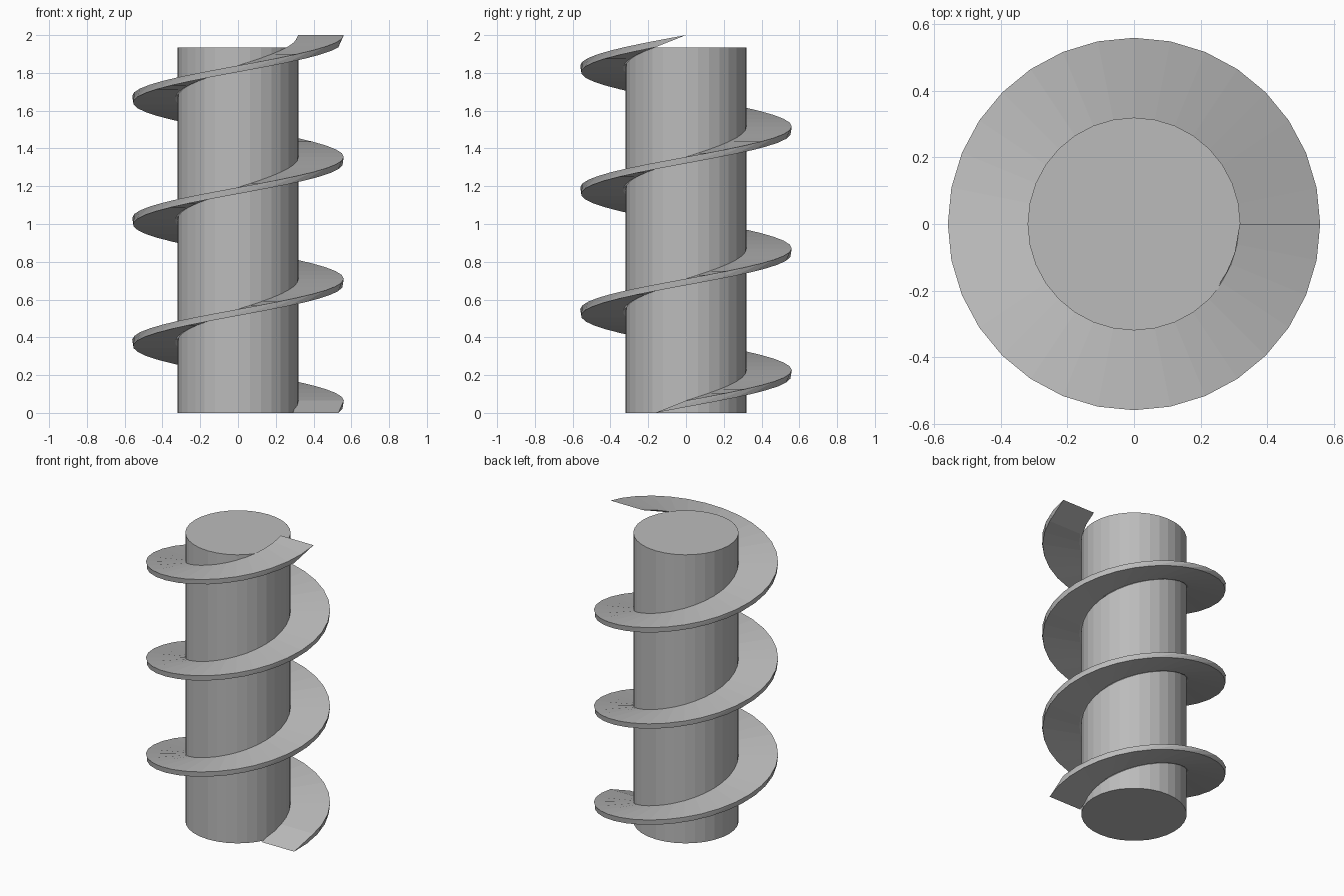
import bpy
import bmesh
from math import radians
from mathutils import Matrix, Vector

cube = bpy.data.objects.get("Cube")
if cube:
    bpy.data.objects.remove(cube, do_unlink=True)

SEGMENTS = 32      # sides per turn
TURNS = 3
PITCH = 0.645
SHAFT_RADIUS = 0.32
FLIGHT_RADIUS = 0.56

steel = bpy.data.materials.new("grey steel")
steel.use_nodes = True
colour = (0.5, 0.5, 0.5, 1)
steel.diffuse_color = colour
steel.node_tree.nodes["Principled BSDF"].inputs["Base Color"].default_value = colour


def add_object(name, bm):
    bmesh.ops.recalc_face_normals(bm, faces=bm.faces)
    mesh = bpy.data.meshes.new(name)
    bm.to_mesh(mesh)
    bm.free()
    mesh.materials.append(steel)
    obj = bpy.data.objects.new(name, mesh)
    bpy.context.collection.objects.link(obj)
    return obj


# Central shaft
height = PITCH * TURNS
bm = bmesh.new()
bmesh.ops.create_cone(bm, cap_ends=True, segments=SEGMENTS,
                      radius1=SHAFT_RADIUS, radius2=SHAFT_RADIUS, depth=height,
                      matrix=Matrix.Translation((0, 0, height / 2)))
add_object("shaft", bm)

# Helical flight: a slanted section swept up around the shaft
lead = Vector((-0.029, -0.164, -0.065))
inner = Vector((SHAFT_RADIUS - 0.002, 0, 0.065))
outer = Vector((FLIGHT_RADIUS, 0, 0.065))
section = [inner, outer, outer + lead, inner + lead]

bm = bmesh.new()
rings = []
for i in range(SEGMENTS * TURNS + 1):
    turn = Matrix.Rotation(radians(360 * i / SEGMENTS), 3, "Z")
    rise = Vector((0, 0, PITCH * i / SEGMENTS))
    rings.append([bm.verts.new(turn @ p + rise) for p in section])
for a, b in zip(rings, rings[1:]):
    for k in range(4):
        n = (k + 1) % 4
        bm.faces.new((a[k], a[n], b[n], b[k]))
bm.faces.new(rings[0])
bm.faces.new(rings[-1])
add_object("screw_flight", bm)
